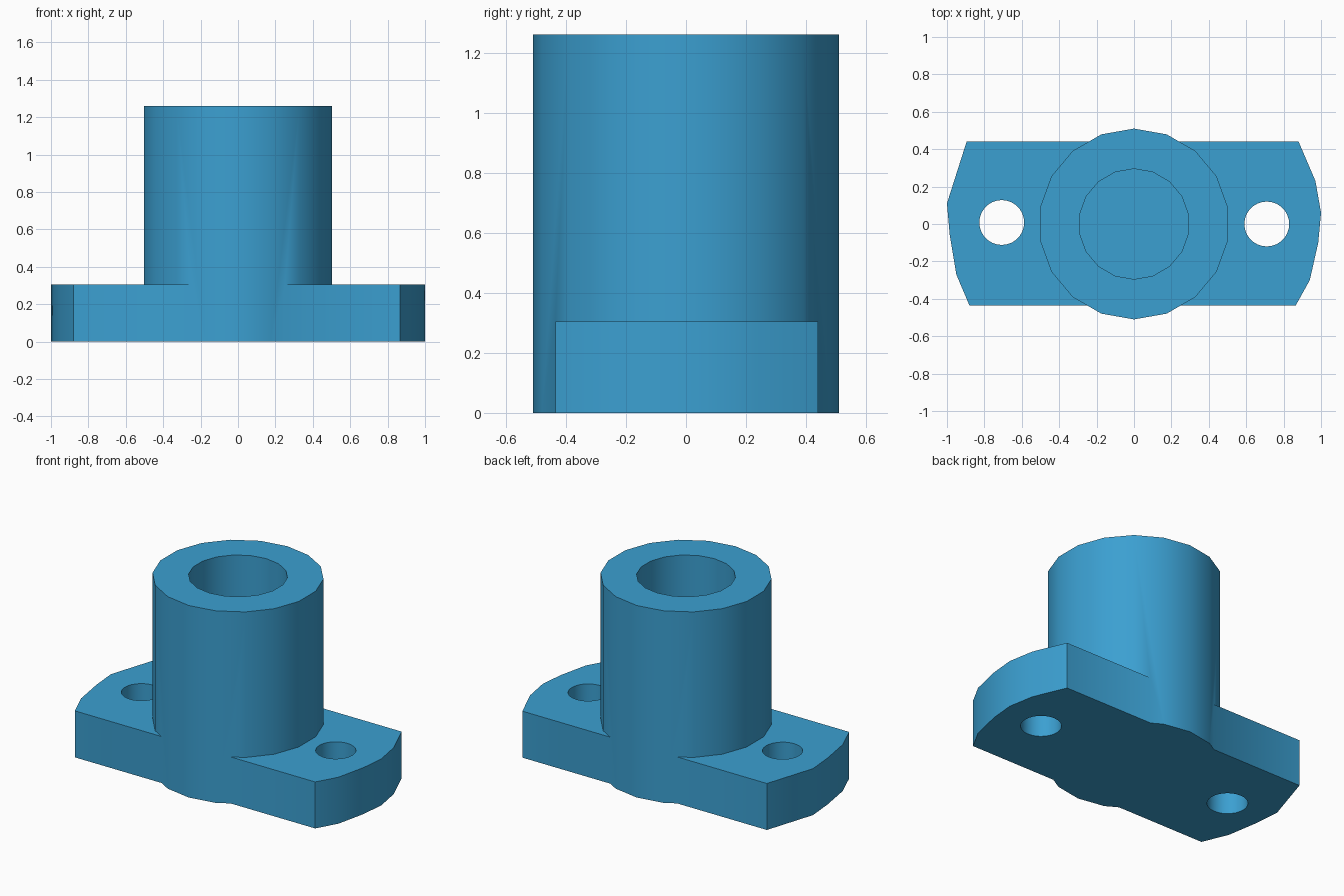
import bpy, bmesh, math

cube = bpy.data.objects.get("Cube")
if cube:
    bpy.data.objects.remove(cube, do_unlink=True)

blue = bpy.data.materials.new("blue")
blue.use_nodes = True
colour = (0.044, 0.35, 0.64, 1)
blue.diffuse_color = colour
blue.node_tree.nodes["Principled BSDF"].inputs["Base Color"].default_value = colour


def prism(name, outline, z0, z1):
    """Extrude a flat outline upwards into a closed solid."""
    bm = bmesh.new()
    face = bm.faces.new([bm.verts.new((x, y, z0)) for x, y in outline])
    top = bmesh.ops.extrude_face_region(bm, geom=[face])["geom"]
    verts = [v for v in top if isinstance(v, bmesh.types.BMVert)]
    bmesh.ops.translate(bm, verts=verts, vec=(0, 0, z1 - z0))
    bmesh.ops.recalc_face_normals(bm, faces=bm.faces)
    mesh = bpy.data.meshes.new(name)
    bm.to_mesh(mesh)
    bm.free()
    mesh.materials.append(blue)
    obj = bpy.data.objects.new(name, mesh)
    bpy.context.collection.objects.link(obj)
    return obj


def ring(radius, sides, cx=0, cy=0):
    """Regular polygon with one corner pointing to the back."""
    step = math.tau / sides
    return [(cx + radius * math.cos(math.pi / 2 + i * step),
             cy + radius * math.sin(math.pi / 2 + i * step)) for i in range(sides)]


def combine(target, other, operation):
    """Apply a boolean and remove the helper solid."""
    mod = target.modifiers.new(operation.title(), 'BOOLEAN')
    mod.operation, mod.object, mod.solver = operation, other, 'EXACT'
    bpy.context.view_layer.objects.active = target
    bpy.ops.object.modifier_apply(modifier=mod.name)
    bpy.data.objects.remove(other, do_unlink=True)


# Mounting flange with faceted, rounded ends
flange_outline = [
    (0.88, 0.44), (-0.895, 0.44), (-1.0, 0.11), (-0.985, -0.06),
    (-0.95, -0.27), (-0.88, -0.435), (0.865, -0.435), (0.94, -0.30),
    (0.985, -0.10), (1.0, 0.06), (0.97, 0.23)]
body = prism("flanged_socket", flange_outline, 0, 0.305)

# Upright barrel
combine(body, prism("barrel", ring(0.51, 18), 0, 1.26), 'UNION')

# Blind bore in the barrel
combine(body, prism("bore", ring(0.295, 18), 0.2, 1.4), 'DIFFERENCE')

# Bolt holes through the flange
for x, y in ((-0.707, 0.008), (0.71, 0.0)):
    combine(body, prism("bolt_hole", ring(0.12, 28, x, y), -0.1, 0.5), 'DIFFERENCE')

# Smooth round walls, sharp rims
bpy.ops.object.select_all(action='DESELECT')
body.select_set(True)
bpy.context.view_layer.objects.active = body
bpy.ops.object.shade_smooth_by_angle(angle=math.radians(30))
